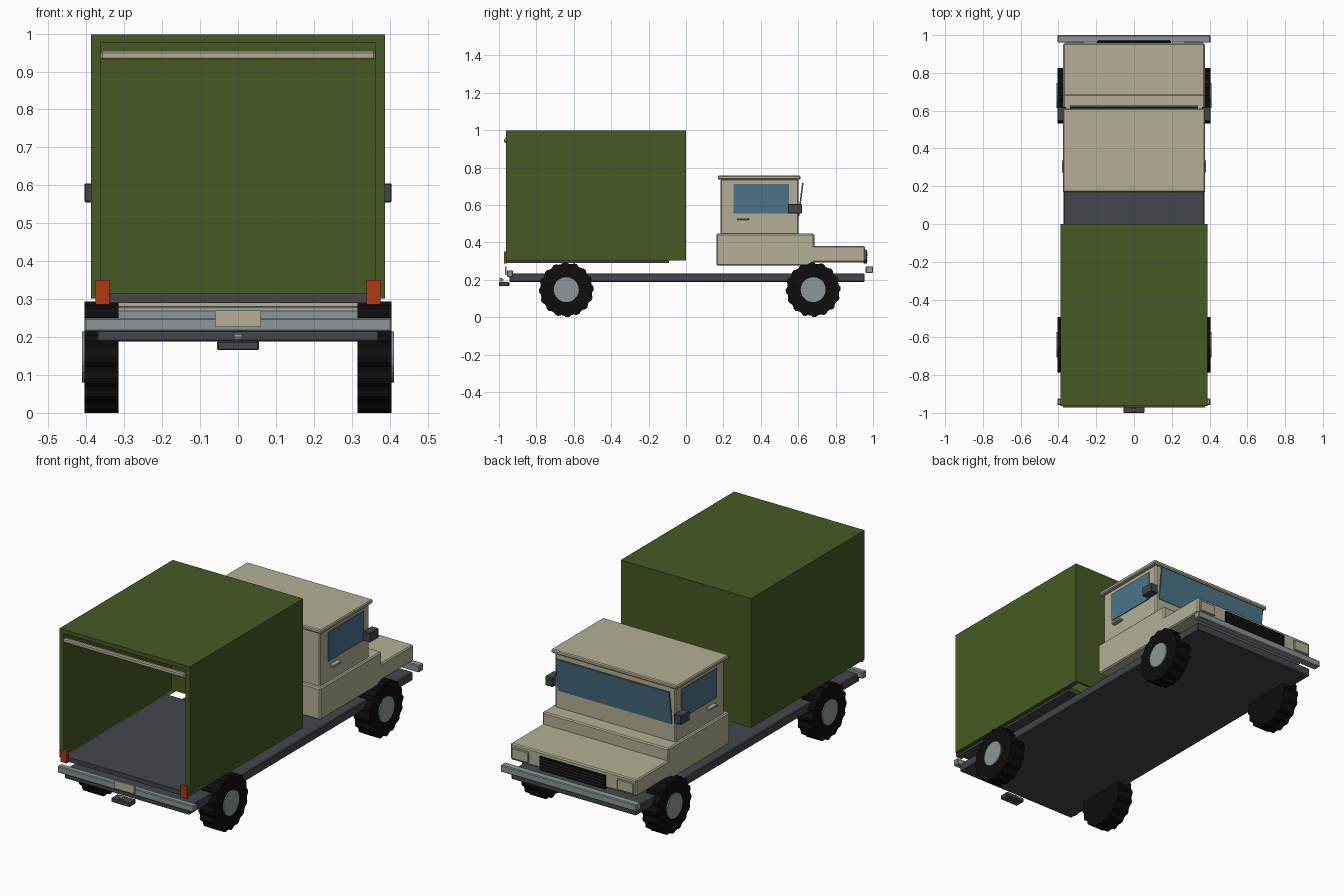
import bpy, bmesh, math
from mathutils import Matrix, Vector

if "Cube" in bpy.data.objects:
    bpy.data.objects.remove(bpy.data.objects["Cube"])


def material(name, r, g, b):
    m = bpy.data.materials.new(name)
    m.diffuse_color = [((c / 255 + 0.055) / 1.055) ** 2.4 if c > 10 else c / 255 / 12.92
                       for c in (r, g, b)] + [1]
    m.use_nodes = True
    m.node_tree.nodes["Principled BSDF"].inputs["Base Color"].default_value = m.diffuse_color
    return m


GREEN = material("canvas green", 70, 90, 35)
CREAM = material("cab cream", 179, 175, 149)
DARK = material("dark grey", 66, 70, 76)
STEEL = material("light steel", 139, 150, 153)
BLACK = material("tyre black", 13, 13, 13)
GLASS = material("window blue", 76, 116, 136)
ORANGE = material("light orange", 180, 56, 16)


def finish(name, bm, mat):
    me = bpy.data.meshes.new(name)
    bm.to_mesh(me)
    bm.free()
    me.materials.append(mat)
    ob = bpy.data.objects.new(name, me)
    bpy.context.collection.objects.link(ob)
    return ob


def box(name, x, y, z, mat, bevel=0.0):
    """Box from (min, max) pairs."""
    bm = bmesh.new()
    bmesh.ops.create_cube(bm, size=1)
    for v in bm.verts:
        v.co = Vector([(r[0] + r[1]) / 2 + c * (r[1] - r[0]) for r, c in zip((x, y, z), v.co)])
    ob = finish(name, bm, mat)
    if bevel:
        mod = ob.modifiers.new("bevel", 'BEVEL')
        mod.width = bevel
        mod.segments = 1
    return ob


def pair(name, x, y, z, mat, bevel=0.0):
    """Box on both sides of the truck."""
    box("right_" + name, x, y, z, mat, bevel)
    box("left_" + name, (-x[1], -x[0]), y, z, mat, bevel)


def disc(name, radii, x0, x1, y, z, mat):
    """Extruded polygon along x, one corner per radius."""
    bm = bmesh.new()
    n = len(radii)
    ring = [bm.verts.new((x0, y + r * math.cos(2 * math.pi * i / n),
                          z + r * math.sin(2 * math.pi * i / n))) for i, r in enumerate(radii)]
    face = bm.faces.new(ring)
    ext = bmesh.ops.extrude_face_region(bm, geom=[face])
    bmesh.ops.translate(bm, vec=(x1 - x0, 0, 0),
                        verts=[v for v in ext["geom"] if isinstance(v, bmesh.types.BMVert)])
    bmesh.ops.recalc_face_normals(bm, faces=bm.faces)
    return finish(name, bm, mat)


# Chassis, bumpers and hitch
box("chassis", (-0.372, 0.372), (-0.945, 0.955), (0.188, 0.234), DARK, 0.004)
box("cab_bumper", (-0.405, 0.405), (0.96, 1.0), (0.235, 0.272), STEEL, 0.004)
box("tail_bumper", (-0.405, 0.405), (-0.957, -0.925), (0.214, 0.25), STEEL, 0.004)
box("plate", (-0.06, 0.06), (-0.968, -0.959), (0.226, 0.27), CREAM)
box("hitch", (-0.055, 0.055), (-1.0, -0.945), (0.166, 0.189), DARK, 0.003)
disc("hitch_ball", [0.011] * 10, -0.01, 0.01, -0.987, 0.2, STEEL)

# Wheels with lugged tyres
lugs = [0.147 if i % 4 < 2 else 0.139 for i in range(64)]
for end, y in (("tail", -0.64), ("cab", 0.68)):
    for side, s in (("right", 1), ("left", -1)):
        disc(f"{side}_{end}_tyre", lugs, s * 0.315, s * 0.405, y, 0.147, BLACK)
        disc(f"{side}_{end}_hub", [0.067] * 20, s * 0.36, s * 0.411, y, 0.147, STEEL)

# Canvas cover: outward-facing single skins with a front rim
bm = bmesh.new()
W, IW, T, IT, B, Y0, Y1 = 0.388, 0.362, 0.997, 0.975, 0.302, -0.963, 0.0


def quad(*pts):
    bm.faces.new([bm.verts.new(p) for p in pts])


quad((-W, Y0, T), (W, Y0, T), (W, Y1, T), (-W, Y1, T))
quad((-W, Y0, T), (-IW, Y0, IT), (IW, Y0, IT), (W, Y0, T))
for s in (1, -1):
    for pts in (((W, Y0, B), (W, Y1, B), (W, Y1, T), (W, Y0, T)),
                ((IW, Y0, B), (W, Y0, B), (W, Y0, T), (IW, Y0, IT)),
                ((IW, Y0, B), (IW, Y1, B), (W, Y1, B), (W, Y0, B))):
        pts = [(s * p[0], p[1], p[2]) for p in pts]
        quad(*(pts if s > 0 else pts[::-1]))
finish("canvas_cover", bm, GREEN)
box("cover_end_wall", (-W, W), (-0.01, 0.0), (B, T), GREEN)
box("cargo_floor", (-0.365, 0.365), (-0.958, -0.09), (0.29, 0.315), DARK)
box("rolled_flap", (-0.362, 0.362), (-0.972, -0.95), (0.931, 0.954), CREAM, 0.005)
pair("tail_light", (0.339, 0.376), (-0.972, -0.958), (0.286, 0.351), ORANGE)

# Cab body
box("cab_lower", (-0.375, 0.375), (0.163, 0.686), (0.275, 0.446), CREAM, 0.006)
box("hood", (-0.375, 0.375), (0.6, 0.957), (0.293, 0.381), CREAM, 0.006)
box("cab_upper", (-0.358, 0.358), (0.185, 0.602), (0.44, 0.738), CREAM, 0.006)
box("cab_roof", (-0.375, 0.375), (0.17, 0.612), (0.735, 0.756), CREAM, 0.005)

# Windows, handles and mirrors
pair("side_window", (0.356, 0.363), (0.255, 0.552), (0.555, 0.712), GLASS)
pair("door_handle", (0.356, 0.381), (0.272, 0.337), (0.519, 0.531), CREAM, 0.002)
pair("mirror", (0.36, 0.405), (0.546, 0.62), (0.555, 0.605), DARK, 0.003)
windshield = box("windshield", (-0.338, 0.338), (-0.004, 0.004), (-0.09, 0.09), GLASS)
windshield.matrix_world = Matrix.Translation((0, 0.613, 0.628)) @ Matrix.Rotation(-0.13, 4, 'X')

# Grille and headlights
pair("headlight", (0.265, 0.362), (0.95, 0.966), (0.305, 0.362), CREAM, 0.003)
box("grille", (-0.195, 0.195), (0.95, 0.968), (0.288, 0.36), BLACK)
for i in range(4):
    z = 0.3 + i * 0.015
    box(f"grille_slat_{i + 1}", (-0.19, 0.19), (0.96, 0.974), (z, z + 0.004), DARK)
